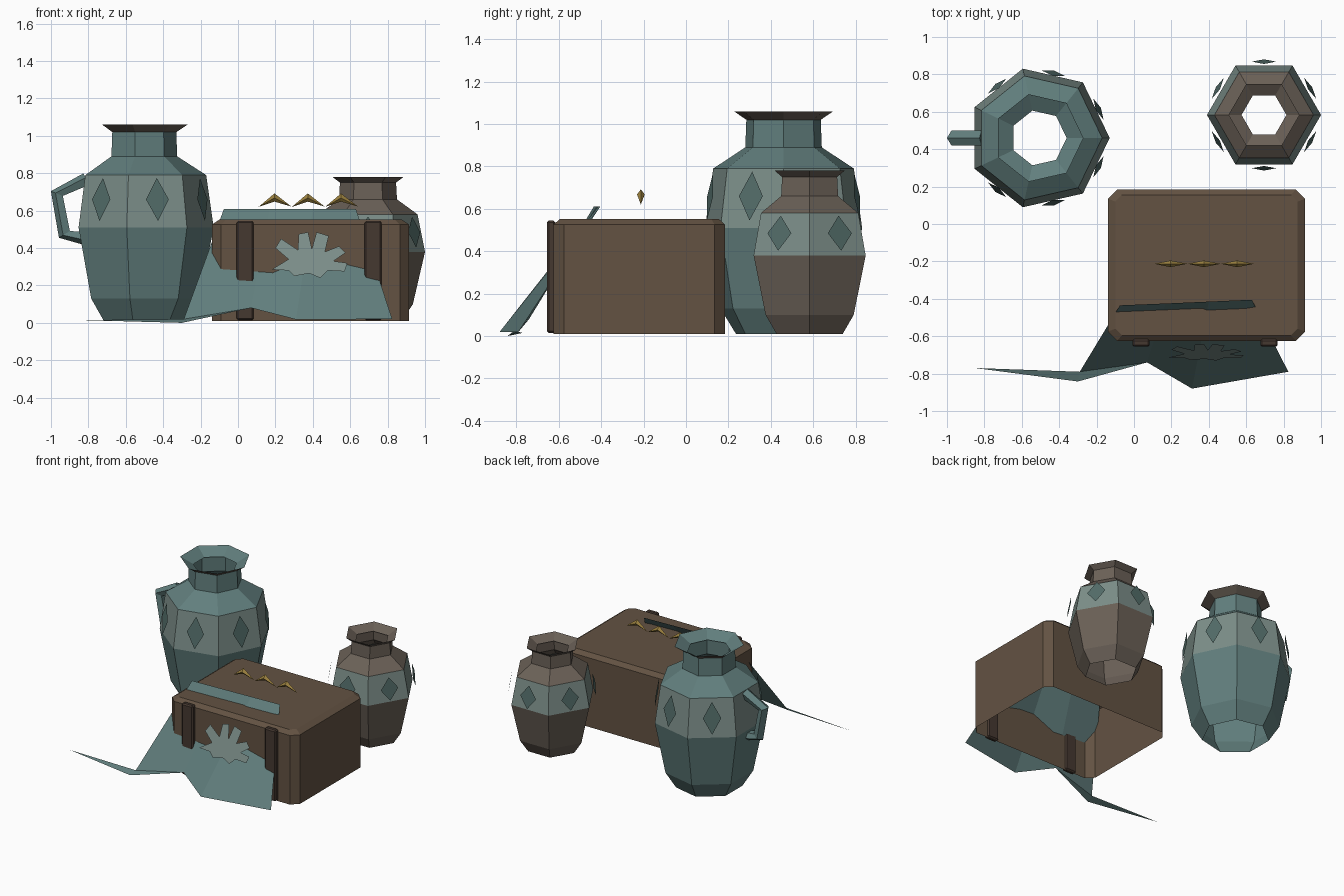
import bpy, bmesh
from math import sin, cos, pi, atan2, tau
from mathutils import Vector

if "Cube" in bpy.data.objects:
    bpy.data.objects.remove(bpy.data.objects["Cube"])


def mat(name, r, g, b):
    m = bpy.data.materials.new(name)
    m.diffuse_color = (r, g, b, 1)
    m.use_nodes = True
    m.node_tree.nodes["Principled BSDF"].inputs["Base Color"].default_value = m.diffuse_color
    return m


TEAL = mat("teal", 0.12, 0.21, 0.205)
DARK_TEAL = mat("dark_teal", 0.085, 0.15, 0.14)
PALE = mat("pale_teal", 0.20, 0.27, 0.25)
CLAY = mat("clay", 0.145, 0.118, 0.095)
WOOD = mat("wood", 0.125, 0.085, 0.055)
STRAP = mat("dark_wood", 0.06, 0.04, 0.03)
GOLD = mat("gold", 0.33, 0.22, 0.05)


def add(name, verts, faces, mats, ids=None):
    me = bpy.data.meshes.new(name)
    me.from_pydata([tuple(v) for v in verts], [], faces)
    for m in mats:
        me.materials.append(m)
    if ids:
        me.polygons.foreach_set("material_index", ids)
    ob = bpy.data.objects.new(name, me)
    bpy.context.collection.objects.link(ob)
    return ob


def loft(n, rows):
    """Quads joining consecutive closed rings of n vertices."""
    return [(r * n + i, r * n + (i + 1) % n, (r + 1) * n + (i + 1) % n, (r + 1) * n + i)
            for r in range(rows - 1) for i in range(n)]


def jar(name, cx, cy, n, profile, mats, bands):
    verts = [(cx + r * cos(tau * i / n), cy + r * sin(tau * i / n), z)
             for r, z in profile for i in range(n)]
    return add(name, verts, loft(n, len(profile)), mats, [b for b in bands for _ in range(n)])


def diamonds(name, cx, cy, n, r, z, w, h, slope, skip=()):
    verts, faces = [], []
    for k in range(n):
        if k in skip:
            continue
        a = tau * (k + 0.5) / n
        out, side = Vector((cos(a), sin(a), 0)), Vector((-sin(a), cos(a), 0))
        c = Vector((cx, cy, z)) + out * r
        up = Vector((0, 0, h / 2)) - out * slope * h / 2
        b = len(verts)
        verts += [c - up, c + side * w / 2, c + up, c - side * w / 2]
        faces.append((b, b + 1, b + 2, b + 3))
    return add(name, verts, faces, [DARK_TEAL])


# Large seven-sided jug, open at the base, with a funnel lip
jar("large_jug", -0.51, 0.46, 7,
    [(0.23, 0.01), (0.305, 0.13), (0.38, 0.51), (0.34, 0.79), (0.185, 0.89),
     (0.18, 1.02), (0.24, 1.06), (0.15, 1.01)],
    [TEAL, PALE, CLAY], [0, 0, 1, 0, 0, 2, 0])
diamonds("large_jug_diamonds", -0.51, 0.46, 7, 0.355, 0.66, 0.125, 0.23, 0.13, skip=(3,))

# Small six-sided jar
jar("small_jar", 0.695, 0.583, 6,
    [(0.18, 0.01), (0.24, 0.10), (0.305, 0.38), (0.265, 0.58), (0.155, 0.66),
     (0.15, 0.75), (0.19, 0.78), (0.12, 0.74)],
    [CLAY, PALE], [0, 0, 1, 0, 0, 0, 0])
diamonds("small_jar_diamonds", 0.695, 0.583, 6, 0.285, 0.485, 0.13, 0.165, 0.15)

# Jug handle: five-sided tube swept along a bent path
path = [Vector(p) for p in ((-0.81, 0, 0.765), (-0.965, 0, 0.69), (-0.925, 0, 0.475), (-0.82, 0, 0.455))]
verts = []
for i, p in enumerate(path):
    t = (path[min(i + 1, 3)] - path[max(i - 1, 0)]).normalized()
    nrm = Vector((t.z, 0, -t.x))
    for k in range(5):
        a = tau * k / 5
        v = p + nrm * 0.038 * cos(a) + Vector((0, 0.042 * sin(a), 0))
        verts.append(v + Vector((0, 0.46, 0)))
add("jug_handle", verts, loft(5, 4) + [(4, 3, 2, 1, 0), (15, 16, 17, 18, 19)], [TEAL])


def octagon(x0, x1, y0, y1, c, z):
    return [(x0 + c, y0, z), (x1 - c, y0, z), (x1, y0 + c, z), (x1, y1 - c, z),
            (x1 - c, y1, z), (x0 + c, y1, z), (x0, y1 - c, z), (x0, y0 + c, z)]


# Chest: chamfered walls and lid, open underneath
x0, x1, y0, y1 = -0.14, 0.915, -0.625, 0.185
verts = (octagon(x0, x1, y0, y1, 0.05, 0.01) + octagon(x0, x1, y0, y1, 0.05, 0.525)
         + octagon(x0 + 0.04, x1 - 0.04, y0 + 0.03, y1 - 0.03, 0.035, 0.552))
add("chest", verts, loft(8, 3) + [tuple(range(16, 24))], [WOOD])

# Two straps on the chest front
for side, x in (("left", 0.038), ("right", 0.722)):
    bm = bmesh.new()
    bmesh.ops.create_cube(bm, size=1)
    bmesh.ops.scale(bm, vec=(0.092, 0.04, 0.53), verts=bm.verts)
    bmesh.ops.translate(bm, vec=(x, -0.636, 0.28), verts=bm.verts)
    bmesh.ops.bevel(bm, geom=bm.edges[:], offset=0.009, segments=1, affect='EDGES')
    ob = add(side + "_strap", [], [], [STRAP])
    bm.to_mesh(ob.data)
    bm.free()

# Cloth: one folded sheet running through the chest to the ground, with a tail
top = [(-0.075, -0.435, 0.61), (0.17, -0.425, 0.61), (0.40, -0.415, 0.61), (0.63, -0.405, 0.61)]
low = [(-0.29, -0.79, 0.02), (0.07, -0.74, 0.08), (0.31, -0.88, 0.018), (0.825, -0.79, 0.02)]
tail = [(-0.30, -0.842, 0.0), (-0.85, -0.77, 0.015)]
add("cloth", top + low + tail,
    [(4, 5, 1, 0), (5, 6, 2, 1), (6, 7, 3, 2), (8, 5, 4), (9, 8, 4)], [TEAL])

# Fan-shaped emblem leaning on the cloth and chest front
outline = [(0.18, 0.285), (0.27, 0.34), (0.20, 0.40), (0.23, 0.45), (0.32, 0.39), (0.325, 0.475),
           (0.375, 0.485), (0.395, 0.395), (0.42, 0.485), (0.485, 0.465), (0.465, 0.38),
           (0.54, 0.41), (0.575, 0.375), (0.51, 0.33), (0.585, 0.32), (0.57, 0.275),
           (0.48, 0.28), (0.44, 0.24), (0.38, 0.265), (0.30, 0.25), (0.27, 0.28)]
add("fan_emblem", [(x, -0.642 - (0.485 - z) * 0.36, z) for x, z in outline],
    [tuple(reversed(range(len(outline))))], [PALE])

# Three bent gold spindles above the lid
for k in range(3):
    x = 0.195 + 0.178 * k
    verts = [(x - 0.085, -0.213, 0.62), (x, -0.213, 0.692), (x, -0.231, 0.668),
             (x, -0.213, 0.648), (x, -0.195, 0.668), (x + 0.09, -0.213, 0.622)]
    ring = [1, 2, 3, 4]
    faces = [f for i in range(4) for f in ((0, ring[(i + 1) % 4], ring[i]), (5, ring[i], ring[(i + 1) % 4]))]
    ob = add(f"gold_spindle_{k + 1}", verts, faces, [GOLD])
    bm = bmesh.new()
    bm.from_mesh(ob.data)
    bmesh.ops.recalc_face_normals(bm, faces=bm.faces)
    bm.to_mesh(ob.data)
    bm.free()
